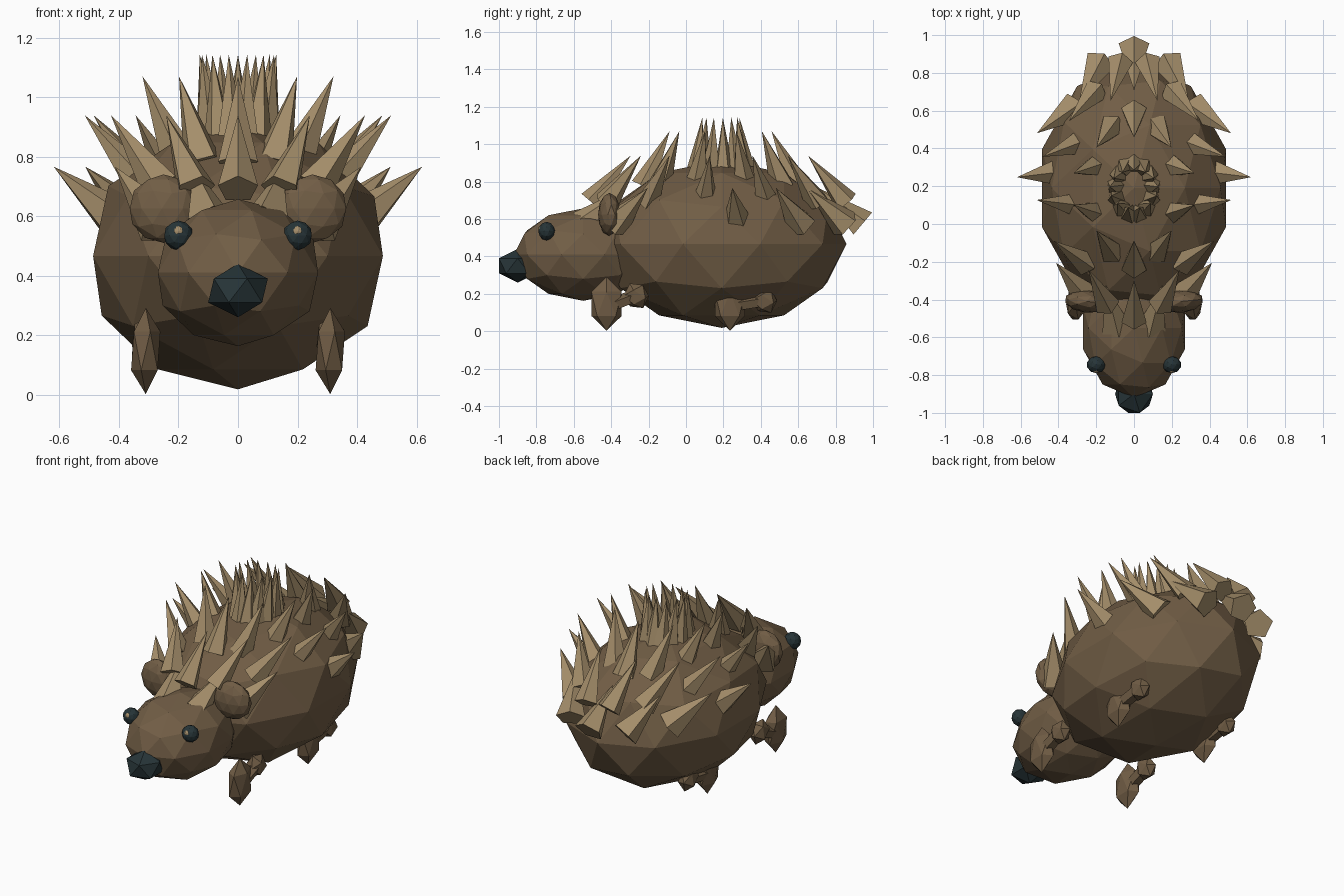
import bpy, math
from mathutils import Vector

cube = bpy.data.objects.get("Cube")
if cube:
    bpy.data.objects.remove(cube, do_unlink=True)


def material(name, color):
    m = bpy.data.materials.new(name)
    m.use_nodes = True
    rgba = (*color, 1.0)
    m.diffuse_color = rgba
    m.node_tree.nodes["Principled BSDF"].inputs["Base Color"].default_value = rgba
    return m


BROWN = material("fur_brown", (0.165, 0.11, 0.06))
TAN = material("spike_tan", (0.375, 0.27, 0.145))
DARK = material("dark_slate", (0.02, 0.035, 0.039))


def finish(name, mat):
    ob = bpy.context.object
    ob.name = name
    ob.data.materials.append(mat)
    return ob


def blob(name, loc, size, mat, detail=2, tilt=(0, 0, 0)):
    """Faceted ellipsoid with the given half sizes."""
    bpy.ops.mesh.primitive_ico_sphere_add(subdivisions=detail, radius=1,
                                          location=loc, rotation=tilt)
    ob = finish(name, mat)
    ob.scale = size
    return ob


def tapered(name, start, end, r1, r2, mat, sides=5):
    """Cone or post running from start to end."""
    a, b = Vector(start), Vector(end)
    axis = b - a
    bpy.ops.mesh.primitive_cone_add(vertices=sides, radius1=r1, radius2=r2,
                                    depth=axis.length, location=(a + b) / 2)
    ob = finish(name, mat)
    ob.rotation_euler = axis.to_track_quat('Z', 'Y').to_euler()
    return ob


# Body, head and nose
blob("body", (0, 0.19, 0.466), (0.512, 0.668, 0.448), BROWN)
blob("head", (0, -0.55, 0.41), (0.283, 0.37, 0.247), BROWN)
blob("nose", (0, -0.9, 0.35), (0.112, 0.117, 0.09), DARK, 1)

# Paired features
for side, label in ((1, "left"), (-1, "right")):
    blob(f"eye_{label}", (side * 0.2, -0.745, 0.535), (0.05, 0.045, 0.05), DARK)
    blob(f"eye_glint_{label}", (side * 0.2, -0.772, 0.548), (0.02, 0.018, 0.02), TAN)
    blob(f"ear_{label}", (side * 0.25, -0.41, 0.625), (0.118, 0.06, 0.115), BROWN,
         2, (0, 0, side * 0.1))
    for part, y, heel_y, heel_z in (("front", -0.425, -0.265, 0.19),
                                    ("hind", 0.235, 0.42, 0.165)):
        x = side * 0.31
        blob(f"{part}_foot_{label}", (x, y, 0.147), (0.055, 0.095, 0.145), BROWN, 1)
        tapered(f"{part}_ankle_{label}", (x, y + 0.03, 0.14),
                (x, heel_y, heel_z), 0.038, 0.038, BROWN)
        blob(f"{part}_heel_{label}", (x, heel_y, heel_z), (0.052, 0.068, 0.075),
             BROWN, 1, (0.5, 0, 0))

# Spike rings: count, first angle, base half width, base half length,
# base height, lean, length, radius, gaps left in the ring
RINGS = (
    (13, 90, 0.09, 0.14, 0.82, 7, 0.325, 0.06, ()),
    (10, 90, 0.20, 0.41, 0.775, 25, 0.325, 0.070, ()),
    (13, -90, 0.31, 0.69, 0.69, 40, 0.325, 0.070, ()),
    (13, 90, 0.39, 0.755, 0.57, 50, 0.305, 0.085, (4, 9)),
)
for r, (count, first, rx, ry, z, lean, length, radius, gaps) in enumerate(RINGS):
    t = math.radians(lean)
    for i in range(count):
        if i in gaps:
            continue
        a = math.radians(first) + i * math.tau / count
        c, s = math.cos(a), math.sin(a)
        base = Vector((rx * c, 0.185 + ry * s, z))
        # spikes splay out sideways but lean in along the length of the back
        way = Vector((math.sin(t) * c, -math.sin(t) * s, math.cos(t)))
        tapered(f"spike_{r + 1}_{i + 1}", base, base + way * length, radius, 0, TAN)
